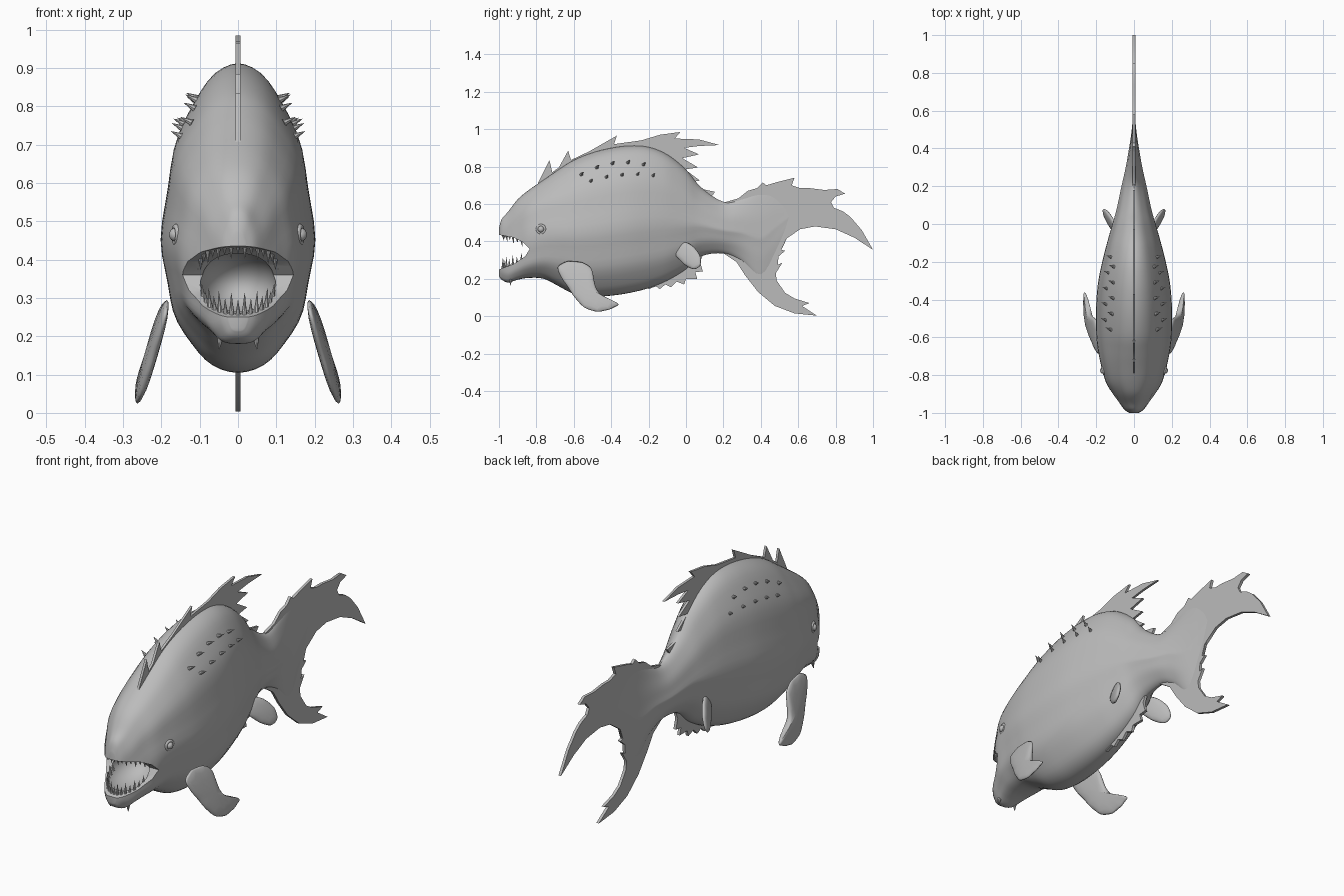
import bpy, bmesh, math
from mathutils import Vector, Matrix

if "Cube" in bpy.data.objects:
    bpy.data.objects.remove(bpy.data.objects["Cube"])

skin = bpy.data.materials.new("plain_grey")
skin.use_nodes = True
grey = (0.5, 0.5, 0.5, 1)
skin.diffuse_color = grey
skin.node_tree.nodes["Principled BSDF"].inputs["Base Color"].default_value = grey


def make_object(name, bm):
    """Turn a bmesh into a named, coloured object and make it active."""
    bmesh.ops.recalc_face_normals(bm, faces=bm.faces)
    mesh = bpy.data.meshes.new(name)
    bm.to_mesh(mesh)
    bm.free()
    obj = bpy.data.objects.new(name, mesh)
    bpy.context.collection.objects.link(obj)
    mesh.materials.append(skin)
    activate(obj)
    return obj


def activate(obj):
    bpy.ops.object.select_all(action='DESELECT')
    obj.select_set(True)
    bpy.context.view_layer.objects.active = obj


def smooth(obj, degrees=35):
    activate(obj)
    bpy.ops.object.shade_smooth_by_angle(angle=math.radians(degrees))


def plate(name, outline, thickness, centre=lambda y, z: 0, split=True):
    """Fin cut from a side outline; its middle plane depends on y and z."""
    bm = bmesh.new()
    rings = []
    for side in (1, -1):
        rings.append([bm.verts.new((centre(y, z) + side * thickness, y, z))
                      for y, z in outline])
    bm.faces.new(rings[0])
    bm.faces.new(rings[1][::-1])
    count = len(outline)
    for i in range(count):
        j = (i + 1) % count
        bm.faces.new((rings[0][i], rings[1][i], rings[1][j], rings[0][j]))
    bmesh.ops.recalc_face_normals(bm, faces=bm.faces)
    if split:
        bmesh.ops.triangulate(bm, faces=bm.faces)
    return make_object(name, bm)


def spike(bm, base, direction, length, radius, sides=8):
    turn = Vector(direction).to_track_quat('Z', 'Y').to_matrix().to_4x4()
    place = Matrix.Translation(base) @ turn @ Matrix.Translation((0, 0, length / 2))
    bmesh.ops.create_cone(bm, cap_ends=True, segments=sides, radius1=radius,
                          radius2=radius * 0.05, depth=length, matrix=place)


# Body stations: y, top, bottom, half width
stations = [Vector(s) for s in (
    (-1, .47, .215, .028), (-.985, .52, .195, .052), (-.95, .56, .18, .08),
    (-.9, .625, .195, .11), (-.84, .675, .205, .145), (-.76, .73, .2, .168),
    (-.68, .785, .16, .185), (-.6, .835, .12, .195), (-.5, .875, .105, .198),
    (-.4, .9, .11, .195), (-.3, .912, .125, .185), (-.2, .905, .15, .165),
    (-.1, .865, .19, .14), (0, .785, .25, .112), (.08, .69, .32, .09),
    (.2, .612, .335, .065), (.3, .635, .29, .043), (.4, .68, .2, .026),
    (.48, .69, .3, .014), (.56, .63, .46, .006))]


def spline(points, steps):
    """Smooth curve through all points."""
    result = []
    last = len(points) - 1
    for i in range(last):
        a, b = points[max(i - 1, 0)], points[i]
        c, d = points[i + 1], points[min(i + 2, last)]
        for k in range(steps):
            t = k / steps
            result.append(b + (c - a) * (t / 2)
                          + (a * 2 - b * 5 + c * 4 - d) * (t * t / 2)
                          + (b * 3 - a - c * 3 + d) * (t ** 3 / 2))
    return result + [points[last]]


sections = spline(stations, 4)
MIDDLE = 0.45


def roundness(y, above):
    """Section exponent: boxy jaws, oval trunk, keeled tail."""
    trunk = min(max((y + .9) / .25, 0), 1)
    keel = min(max((y + .1) / .4, 0), 1)
    return (.9 + .14 * trunk if above else .65 + .35 * trunk) + .4 * keel


def signed_power(value, power):
    return math.copysign(abs(value) ** power, value)


def surface_x(y, z):
    """Half width of the body at a given length and height."""
    near = min(sections, key=lambda s: abs(s[0] - y))
    middle = near[2] + MIDDLE * (near[1] - near[2])
    reach = near[1] - middle if z > middle else middle - near[2]
    power = roundness(y, z > middle)
    ratio = min(abs(z - middle) / reach, 1)
    return near[3] * (1 - ratio ** (2 / power)) ** (power / 2)


# Body and head, with soft lengthwise ridges
bm = bmesh.new()
loops = []
SIDES = 56
for y, top, bottom, width in sections:
    middle = bottom + MIDDLE * (top - bottom)
    loop = []
    for i in range(SIDES):
        angle = math.tau * i / SIDES
        above = math.sin(angle) > 0
        rise = top - middle if above else middle - bottom
        power = roundness(y, above)
        ridge = 1 + 0.02 * math.cos(10 * angle)
        loop.append(bm.verts.new((
            signed_power(math.cos(angle), power) * width * ridge, y,
            middle + rise * signed_power(math.sin(angle), power))))
    loops.append(loop)
for first, second in zip(loops, loops[1:]):
    for i in range(SIDES):
        j = (i + 1) % SIDES
        bm.faces.new((first[i], first[j], second[j], second[i]))
bm.faces.new(loops[0])
bm.faces.new(loops[-1])
body = make_object("body", bm)

# Open mouth: a wedge between the jaws and a rounded throat
gape = [(-1.1, .435), (-1, .435), (-.92, .42), (-.87, .395), (-.835, .36),
        (-.86, .32), (-.92, .28), (-1, .25), (-1.1, .25)]
wedge = plate("mouth_cutter", gape, 0.4, split=False)
bm = bmesh.new()
bmesh.ops.create_uvsphere(bm, u_segments=32, v_segments=20, radius=1,
                          matrix=Matrix.Translation((0, -.87, .335))
                          @ Matrix.Diagonal((.1, .15, .085, 1)))
throat = make_object("throat_cutter", bm)
for cutter in (wedge, throat):
    cutter.hide_render = True
    activate(body)
    cut = body.modifiers.new("mouth", 'BOOLEAN')
    cut.operation = 'DIFFERENCE'
    cut.solver = 'EXACT'
    cut.object = cutter
    bpy.ops.object.modifier_apply(modifier=cut.name)
    bpy.data.objects.remove(cutter)
smooth(body)

# Teeth along both jaws, largest at the front of the lower jaw
upper, lower = bmesh.new(), bmesh.new()
TEETH = 17
for i in range(TEETH):
    angle = math.radians(-78 + 156 * i / (TEETH - 1))
    x, y = 0.105 * math.sin(angle), -.82 - .16 * math.cos(angle)
    back = (y + 1) / 0.16
    size = 0.8 + 0.3 * (i % 2)
    spike(upper, (x, y, .445 - .05 * back ** 1.5), (0, .1, -1), .036 * size, .008)
    spike(lower, (x * .92, y, .24 + .065 * back), (x, -.02, 1),
          (.062 - .025 * back) * size, .008)
smooth(make_object("upper_teeth", upper))
smooth(make_object("lower_teeth", lower))

# Tail fin with two ragged lobes
tail = [(.12, .38), (.12, .58), (.21, .61), (.28, .63), (.33, .67), (.38, .685),
        (.41, .715), (.43, .7), (.48, .715), (.58, .74), (.565, .7), (.61, .685),
        (.66, .685), (.74, .675), (.81, .68), (.85, .655), (.8, .64), (.775, .61),
        (.79, .58), (.84, .56), (.88, .53), (.94, .46), (1, .355), (.9, .42),
        (.8, .465), (.69, .48), (.61, .465), (.53, .41), (.51, .355), (.53, .35),
        (.495, .32), (.49, .275), (.515, .285), (.48, .23), (.485, .19),
        (.53, .125), (.58, .095), (.66, .07), (.62, .055), (.7, .003), (.58, .015),
        (.475, .055), (.385, .13), (.315, .22), (.27, .29), (.21, .33)]
smooth(plate("tail_fin", tail, .007), 40)

# Spiny dorsal fin along the back
dorsal = [(-.81, .66), (-.79, .715), (-.73, .835), (-.715, .77), (-.68, .795),
          (-.63, .885), (-.615, .835), (-.52, .88), (-.45, .92), (-.37, .965),
          (-.385, .92), (-.24, .94), (-.14, .97), (-.03, .985), (-.06, .95),
          (.07, .945), (.18, .915), (.07, .91), (-.01, .9), (.07, .865),
          (-.02, .845), (.065, .795), (-.005, .785), (.075, .725), (.045, .72),
          (.085, .68), (.155, .665), (.13, .63), (-.1, .76), (-.3, .84), (-.6, .75)]
smooth(plate("dorsal_fin", dorsal, .006), 40)

# Ragged anal fin under the belly
anal = [(-.22, .2), (-.2, .145), (-.16, .16), (-.14, .145), (-.11, .17), (-.08, .155),
        (-.05, .185), (-.01, .17), (0, .2), (.06, .2), (.05, .235), (.09, .24),
        (.075, .29), (.1, .35), (0, .33), (-.1, .25)]
smooth(plate("anal_fin", anal, .007), 40)

# Paired fins, eyes and barbels
pectoral = [(-.72, .275), (-.64, .31), (-.56, .3), (-.49, .27), (-.495, .17),
            (-.45, .1), (-.37, .075), (-.335, .055), (-.4, .03), (-.46, .01),
            (-.55, .03), (-.61, .11), (-.665, .195)]
pelvic = [(-.085, .365), (-.02, .415), (.035, .385), (.085, .33), (.09, .265),
          (.045, .235), (-.015, .275), (-.06, .32)]
for label, side in (("left", 1), ("right", -1)):
    for name, outline, centre in (
            ("pectoral_fin", pectoral,
             lambda y, z: side * (.258 - .24 * (z - .05) + .08 * (y + .45))),
            ("pelvic_fin", pelvic,
             lambda y, z: side * (.115 + .4 * y + .25 * (.34 - z)))):
        fin = plate(label + "_" + name, outline, .018, centre, split=False)
        fin.modifiers.new("rounding", 'SUBSURF').levels = 2
        fin.modifiers["rounding"].render_levels = 2
        bpy.ops.object.shade_smooth()

    spot = (side * .162, -.775, .465)
    bpy.ops.mesh.primitive_uv_sphere_add(radius=.018, segments=20, ring_count=12,
                                         location=spot)
    eye = bpy.context.object
    eye.name = label + "_eye"
    bpy.ops.mesh.primitive_torus_add(major_radius=.021, minor_radius=.007, location=spot,
                                     rotation=(0, math.pi / 2, -side * .25))
    lid = bpy.context.object
    lid.name = label + "_eyelid"
    for obj in (eye, lid):
        obj.data.materials.append(skin)
        smooth(obj, 60)

    # Two rows of thorns on each flank and one chin barbel
    thorns = bmesh.new()
    for row, drop in ((-.56, 0), (-.51, .065)):
        for i in range(5):
            y = row + .083 * i
            z = .82 - drop - .018 * (i - 2.8) ** 2 * (.45 if drop == 0 else .25)
            spike(thorns, (side * (surface_x(y, z) - .006), y, z),
                  (side, .35, .5), .036, .01)
    smooth(make_object(label + "_thorns", thorns))
    barbel = bmesh.new()
    spike(barbel, (side * .045, -.935, .21), (side * .1, -.1, -1), .045, .013)
    smooth(make_object(label + "_chin_barbel", barbel))
